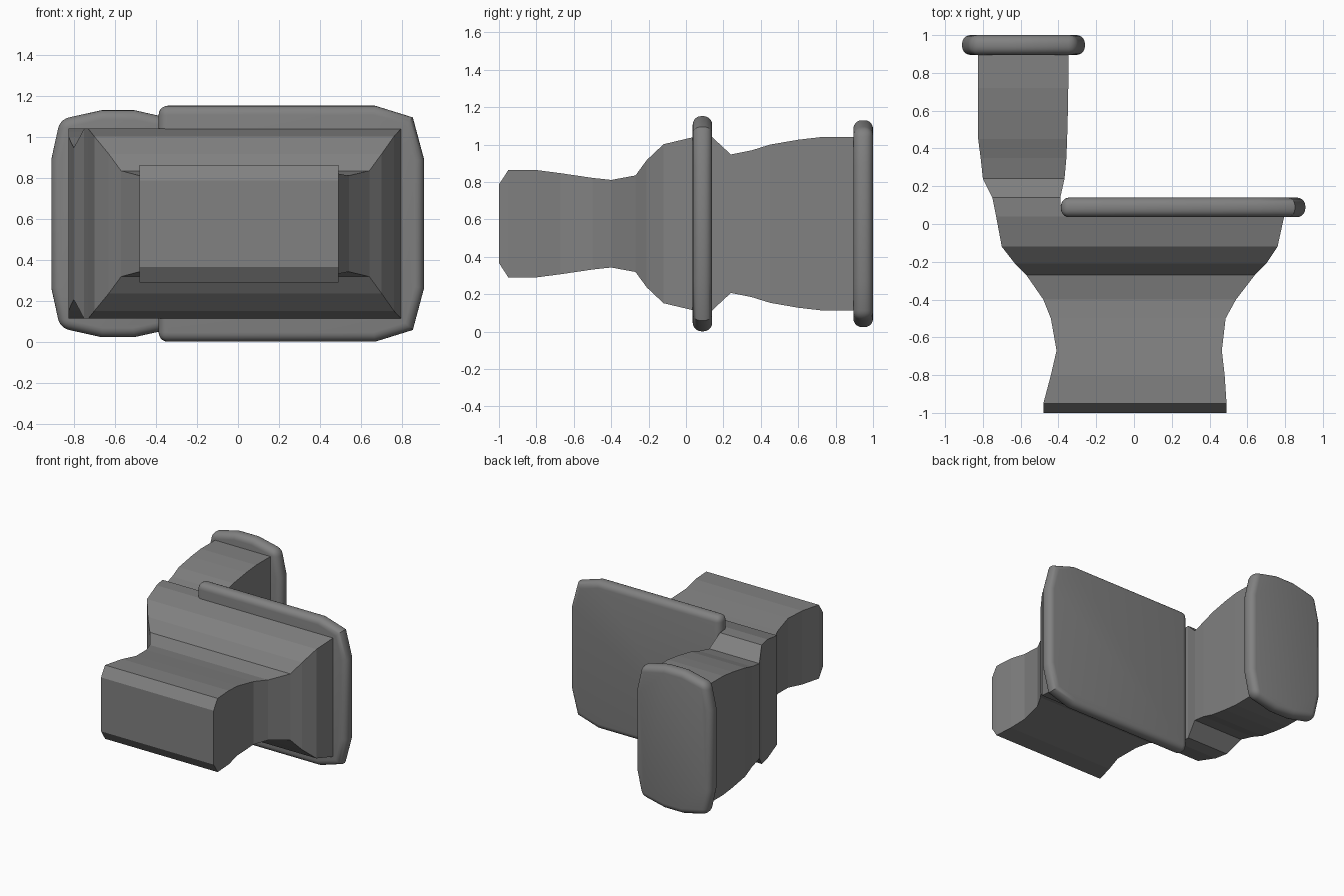
import bpy, bmesh, math

cube = bpy.data.objects.get("Cube")
if cube:
    bpy.data.objects.remove(cube, do_unlink=True)

MID = 0.577  # height of the mirror plane

grey = bpy.data.materials.new("plain grey")
grey.use_nodes = True
colour = (0.22, 0.22, 0.22, 1)
grey.diffuse_color = colour
grey.node_tree.nodes["Principled BSDF"].inputs["Base Color"].default_value = colour


def make_object(name, bm):
    bmesh.ops.recalc_face_normals(bm, faces=bm.faces)
    mesh = bpy.data.meshes.new(name)
    bm.to_mesh(mesh)
    bm.free()
    mesh.materials.append(grey)
    obj = bpy.data.objects.new(name, mesh)
    bpy.context.collection.objects.link(obj)
    return obj


def loft(name, rings):
    """Join rectangles given as (y, left x, right x, half height)."""
    bm = bmesh.new()
    loops = [[bm.verts.new((x, y, MID + z))
              for x, z in ((a, -h), (b, -h), (b, h), (a, h))]
             for y, a, b, h in rings]
    for low, high in zip(loops, loops[1:]):
        for i in range(4):
            j = (i + 1) % 4
            bm.faces.new((low[i], low[j], high[j], high[i]))
    bm.faces.new(loops[0])
    bm.faces.new(loops[-1])
    return make_object(name, bm)


def slab(name, half_outline, y0, y1, radius):
    """Mirror the upper half outline, thicken it and round its rim."""
    outline = half_outline + [(x, -z) for x, z in reversed(half_outline)]
    bm = bmesh.new()
    face = bm.faces.new([bm.verts.new((x, y0, MID + z)) for x, z in outline])
    new = bmesh.ops.extrude_face_region(bm, geom=[face])["geom"]
    bmesh.ops.translate(bm, vec=(0, y1 - y0, 0),
                        verts=[v for v in new if isinstance(v, bmesh.types.BMVert)])
    obj = make_object(name, bm)
    bevel = obj.modifiers.new("rounded rim", "BEVEL")
    bevel.width = radius
    bevel.segments = 5
    bevel.limit_method = "ANGLE"
    bevel.angle_limit = math.radians(60)
    bpy.ops.object.select_all(action="DESELECT")
    obj.select_set(True)
    bpy.context.view_layer.objects.active = obj
    bpy.ops.object.modifier_apply(modifier=bevel.name)
    bpy.ops.object.shade_smooth_by_angle(angle=math.radians(30))
    return obj


# Pedestal flaring into the bowl
loft("pedestal_and_bowl", [
    (-1.0, -0.48, 0.49, 0.21),
    (-0.95, -0.48, 0.49, 0.287),
    (-0.8, -0.44, 0.48, 0.287),
    (-0.67, -0.41, 0.465, 0.27),
    (-0.5, -0.44, 0.485, 0.245),
    (-0.4, -0.48, 0.54, 0.234),
    (-0.27, -0.57, 0.64, 0.258),
    (-0.21, -0.63, 0.70, 0.34),
    (-0.12, -0.70, 0.76, 0.425),
    (0.04, -0.73, 0.795, 0.463),
    (0.1, -0.742, 0.795, 0.463),
])

# Tank with a pinched neck
loft("tank", [
    (0.1, -0.742, -0.39, 0.463),
    (0.14, -0.75, -0.39, 0.463),
    (0.24, -0.80, -0.368, 0.37),
    (0.35, -0.812, -0.358, 0.392),
    (0.45, -0.825, -0.354, 0.423),
    (0.6, -0.825, -0.35, 0.449),
    (0.72, -0.825, -0.348, 0.463),
    (0.93, -0.825, -0.348, 0.463),
])

# Closed seat cover over the bowl
slab("seat_cover", [(-0.387, 0.575), (0.668, 0.575), (0.852, 0.518), (0.907, 0.313)],
     0.036, 0.14, 0.045)

# Lid on the tank
slab("tank_lid", [(-0.91, 0.313), (-0.867, 0.508), (-0.665, 0.553),
                  (-0.505, 0.553), (-0.303, 0.508), (-0.26, 0.313)],
     0.895, 1.0, 0.045)
